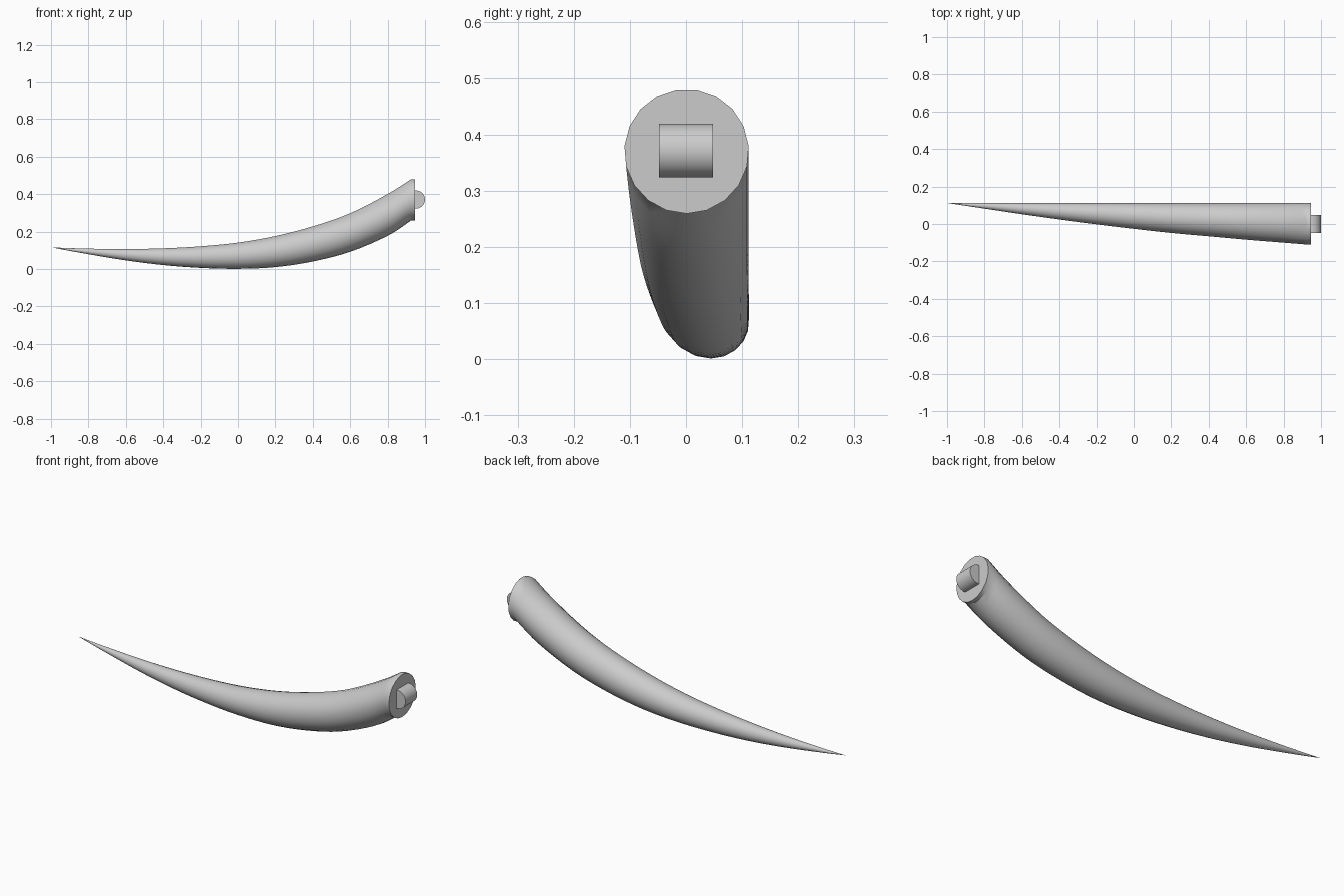
import bpy, bmesh, math

cube = bpy.data.objects.get("Cube")
if cube:
    bpy.data.objects.remove(cube)

grey = bpy.data.materials.new("plain grey")
grey.use_nodes = True
grey.diffuse_color = (0.6, 0.6, 0.6, 1)
grey.node_tree.nodes["Principled BSDF"].inputs["Base Color"].default_value = (0.6, 0.6, 0.6, 1)

SIDES = 19
BACK = 0.112      # the back edge of the horn runs straight along this y
STEPS = 4


def finish(bm, name):
    bmesh.ops.recalc_face_normals(bm, faces=bm.faces[:])
    mesh = bpy.data.meshes.new(name)
    bm.to_mesh(mesh)
    bm.free()
    mesh.materials.append(grey)
    obj = bpy.data.objects.new(name, mesh)
    bpy.context.collection.objects.link(obj)
    bpy.ops.object.select_all(action='DESELECT')
    obj.select_set(True)
    bpy.context.view_layer.objects.active = obj
    bpy.ops.object.shade_smooth_by_angle(angle=math.radians(30))
    return obj


def spline(p0, p1, p2, p3, t):
    """Catmull-Rom interpolation of one segment."""
    return [0.5 * (2 * b + (c - a) * t + (2 * a - 5 * b + 4 * c - d) * t * t
                   + (3 * b - a - 3 * c + d) * t ** 3)
            for a, b, c, d in zip(p0, p1, p2, p3)]


# Horn outline: x, top z, bottom z, sideways radius
outline = [
    (-0.8, 0.109, 0.079, 0.015), (-0.6, 0.107, 0.046, 0.030),
    (-0.4, 0.111, 0.021, 0.044), (-0.2, 0.122, 0.006, 0.057),
    (0.0, 0.142, 0.001, 0.069), (0.2, 0.177, 0.010, 0.080),
    (0.4, 0.229, 0.040, 0.089), (0.6, 0.299, 0.092, 0.098),
    (0.8, 0.402, 0.177, 0.106), (0.925, 0.481, 0.259, 0.111),
]
tip = (-1.0, 0.116, 0.116, 0.0)
points = [tip] + outline
padded = [(-1.2, 0.13, 0.16, -0.015)] + points + [(1.05, 0.57, 0.35, 0.115)]
stations = []
for i in range(len(points) - 1):
    for k in range(STEPS):
        stations.append(spline(*padded[i:i + 4], k / STEPS))
stations.append(points[-1])
stations.append((0.947,) + points[-1][1:])    # short straight collar

# Horn: rings joined from the tip to the flat base
bm = bmesh.new()
point = bm.verts.new((tip[0], BACK, tip[1]))
previous = None
for x, top, bottom, radius in stations[1:]:
    ring = []
    for s in range(SIDES):
        a = 2 * math.pi * s / SIDES - math.pi / 2
        ring.append(bm.verts.new((x, BACK - radius + radius * math.cos(a),
                                  (top + bottom) / 2 + (top - bottom) / 2 * math.sin(a))))
    for s in range(SIDES):
        n = (s + 1) % SIDES
        if previous:
            bm.faces.new((previous[s], previous[n], ring[n], ring[s]))
        else:
            bm.faces.new((point, ring[n], ring[s]))
    previous = ring
bm.faces.new(previous)
finish(bm, "horn")

# Mounting peg: a crosswise cylinder half sunk into the base
bm = bmesh.new()
bmesh.ops.create_cone(bm, cap_ends=True, segments=32, radius1=0.048, radius2=0.048, depth=0.096)
for v in bm.verts:
    x, y, z = v.co
    v.co = (x + 0.952, z, y + 0.371)
finish(bm, "mounting_peg")
